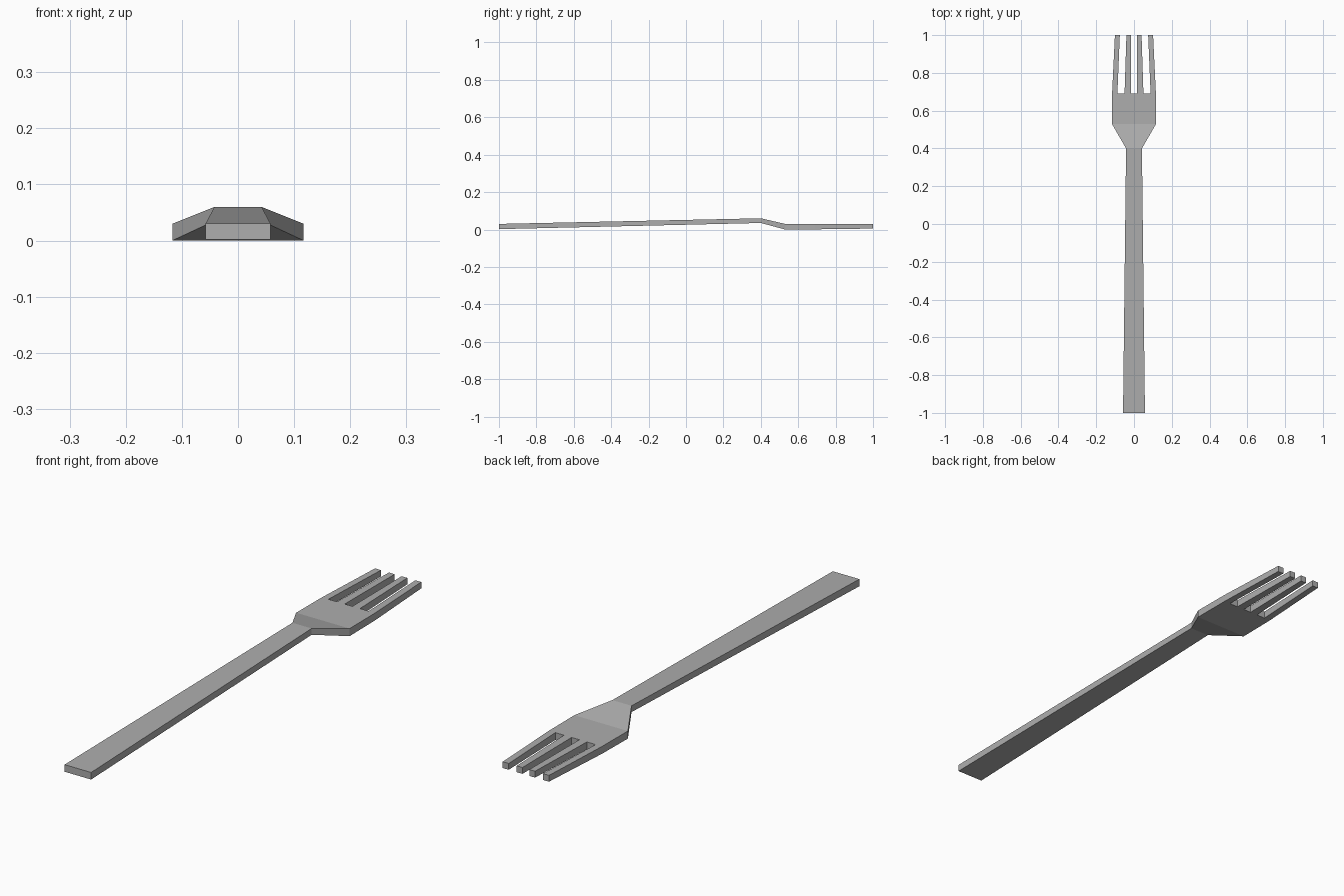
import bpy, bmesh

if "Cube" in bpy.data.objects:
    bpy.data.objects.remove(bpy.data.objects["Cube"])

steel = bpy.data.materials.new("grey steel")
steel.diffuse_color = (0.42, 0.42, 0.42, 1)
steel.use_nodes = True
steel.node_tree.nodes["Principled BSDF"].inputs["Base Color"].default_value = steel.diffuse_color

# bottom and top height at each station along the fork
LEVEL = {-1.0: (0.002, 0.03), 0.4: (0.035, 0.06), 0.53: (0.0, 0.03),
         0.69: (0.001, 0.03), 1.0: (0.005, 0.03)}
SLOT, TIP = 0.69, 1.0
# tine edges across the fork, at the slot base and at the tips
BASE_X = [-0.116, -0.088, -0.05, -0.017, 0.017, 0.05, 0.088, 0.116]
TIP_X = [-0.101, -0.075, -0.040, -0.015, 0.015, 0.040, 0.075, 0.101]

# flat outlines: handle, neck, head, four tines
outlines = [
    [(-0.058, -1.0), (0.058, -1.0), (0.042, 0.4), (-0.042, 0.4)],
    [(-0.042, 0.4), (0.042, 0.4), (0.117, 0.53), (-0.117, 0.53)],
    [(-0.117, 0.53), (0.117, 0.53)] + [(x, SLOT) for x in reversed(BASE_X)],
]
for i in range(0, 8, 2):
    outlines.append([(BASE_X[i], SLOT), (BASE_X[i + 1], SLOT),
                     (TIP_X[i + 1], TIP), (TIP_X[i], TIP)])

# top and bottom sheets
bm = bmesh.new()
cache = {}


def vert(p, side):
    key = (p, side)
    if key not in cache:
        cache[key] = bm.verts.new((p[0], p[1], LEVEL[p[1]][side]))
    return cache[key]


edges = set()
for outline in outlines:
    bm.faces.new([vert(p, 1) for p in outline])
    bm.faces.new([vert(p, 0) for p in reversed(outline)])
    edges.update(zip(outline, outline[1:] + outline[:1]))

# side walls along edges that belong to one outline only
for a, b in edges:
    if (b, a) not in edges:
        bm.faces.new([vert(a, 0), vert(b, 0), vert(b, 1), vert(a, 1)])
bmesh.ops.recalc_face_normals(bm, faces=bm.faces)

mesh = bpy.data.meshes.new("fork")
bm.to_mesh(mesh)
bm.free()
mesh.materials.append(steel)
fork = bpy.data.objects.new("fork", mesh)
bpy.context.collection.objects.link(fork)
